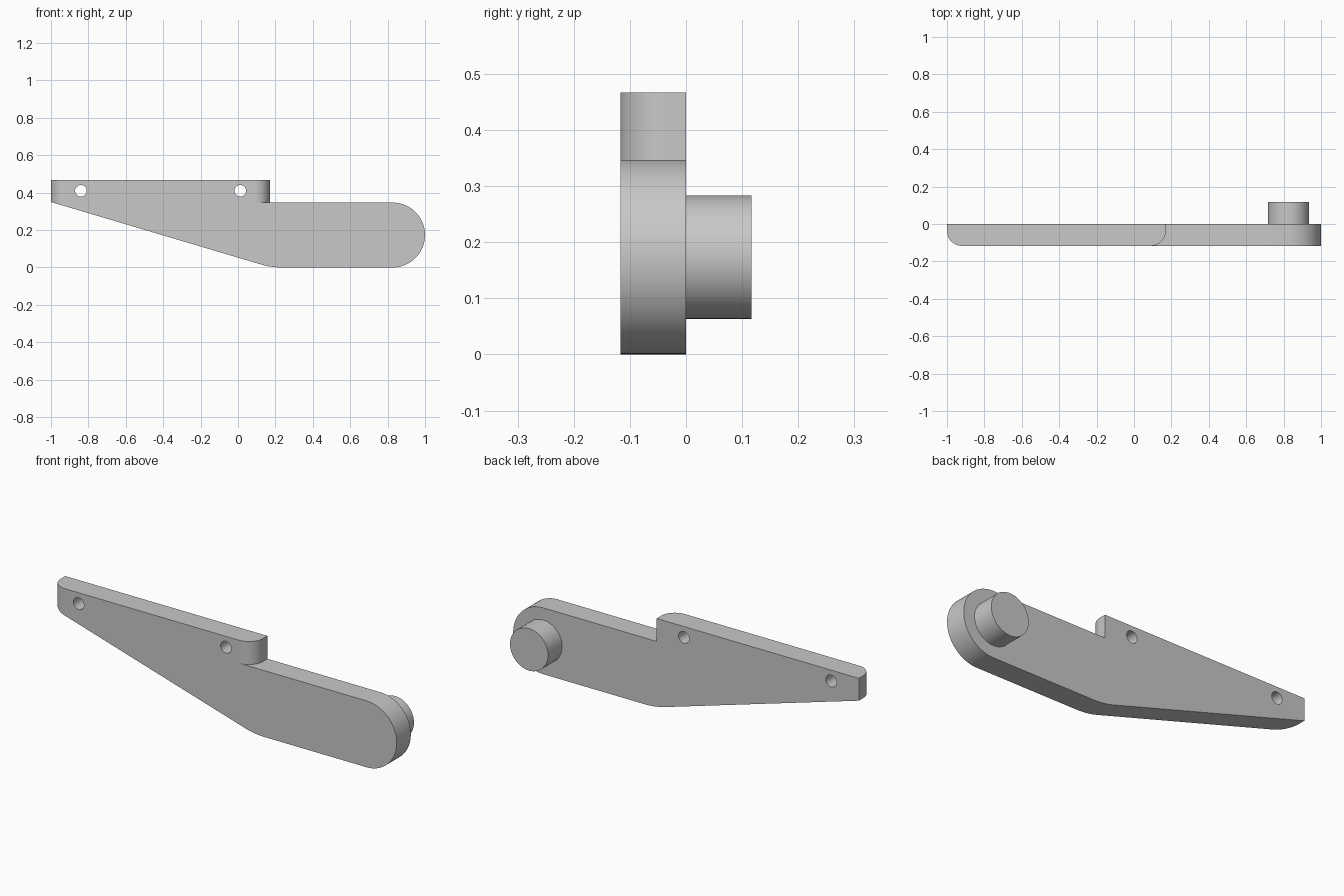
import bpy, bmesh
from math import sin, cos, pi, radians
from mathutils import Vector

cube = bpy.data.objects.get("Cube")
if cube:
    bpy.data.objects.remove(cube, do_unlink=True)

grey = bpy.data.materials.new("light grey")
grey.use_nodes = True
grey.diffuse_color = (0.58, 0.58, 0.58, 1)
grey.node_tree.nodes["Principled BSDF"].inputs["Base Color"].default_value = grey.diffuse_color

THICK = 0.117
TOP, STEP, STEP_X = 0.467, 0.347, 0.17
R_END = STEP / 2
END_X = 1 - R_END


def arc(cx, cy, r, a0, a1, n):
    angles = [radians(a0 + (a1 - a0) * i / n) for i in range(n + 1)]
    return [(cx + r * cos(a), cy + r * sin(a)) for a in angles]


def prism(name, points, axis, lo, hi):
    """Extrude a 2D outline along 'y' (outline in xz) or 'z' (outline in xy)."""
    place = (lambda p, d: (p[0], d, p[1])) if axis == "y" else (lambda p, d: (p[0], p[1], d))
    bm = bmesh.new()
    face = bm.faces.new([bm.verts.new(place(p, lo)) for p in points])
    ext = bmesh.ops.extrude_face_region(bm, geom=[face])
    verts = [v for v in ext["geom"] if isinstance(v, bmesh.types.BMVert)]
    shift = Vector(place((0, 0), hi - lo))
    bmesh.ops.translate(bm, verts=verts, vec=shift)
    bmesh.ops.recalc_face_normals(bm, faces=bm.faces[:])
    mesh = bpy.data.meshes.new(name)
    bm.to_mesh(mesh)
    bm.free()
    mesh.materials.append(grey)
    obj = bpy.data.objects.new(name, mesh)
    bpy.context.collection.objects.link(obj)
    return obj


def activate(obj):
    bpy.ops.object.select_all(action="DESELECT")
    obj.select_set(True)
    bpy.context.view_layer.objects.active = obj


def cut(target, cutter):
    activate(target)
    mod = target.modifiers.new("cut", "BOOLEAN")
    mod.operation, mod.solver, mod.object = "DIFFERENCE", "EXACT", cutter
    bpy.ops.object.modifier_apply(modifier=mod.name)
    bpy.data.objects.remove(cutter, do_unlink=True)


# Arm plate outline, with a softened bend underneath
a, b, c = Vector((0.12, 0.017)), Vector((0.178, 0)), Vector((0.24, 0))
bend = []
for i in range(9):
    t = i / 8
    bend.append(tuple(a * (1 - t) ** 2 + b * 2 * t * (1 - t) + c * t * t))
outline = [(-1, TOP), (-1, 0.35)] + bend
outline += arc(END_X, R_END, R_END, -90, 90, 40)
outline += [(STEP_X, STEP), (STEP_X, TOP)]
plate = prism("arm_plate", outline, "y", -THICK, 0)

# Rounded front corners at both ends of the raised edge
R = 0.08
for x, side, floor in ((-1, 1, -0.1), (STEP_X, -1, STEP)):
    cx, cy = x + side * R, -THICK + R
    curve = arc(cx, cy, R, 180, 270, 14) if side > 0 else arc(cx, cy, R, 0, -90, 14)
    out_x, out_y = x - side * 0.05, -THICK - 0.05
    corner = curve + [(cx, out_y), (out_x, out_y), (out_x, cy)]
    cut(plate, prism("corner_cutter", corner, "z", floor, 0.6))

# Two through holes
for x in (-0.84, 0.012):
    cut(plate, prism("hole_cutter", arc(x, 0.41, 0.031, 0, 348.75, 31), "y", -0.3, 0.3))

# Pivot peg on the back
peg = prism("pivot_peg", arc(END_X, R_END, 0.11, 0, 354.375, 63), "y", 0, THICK)

for obj in (plate, peg):
    activate(obj)
    bpy.ops.object.shade_smooth_by_angle(angle=radians(25))
